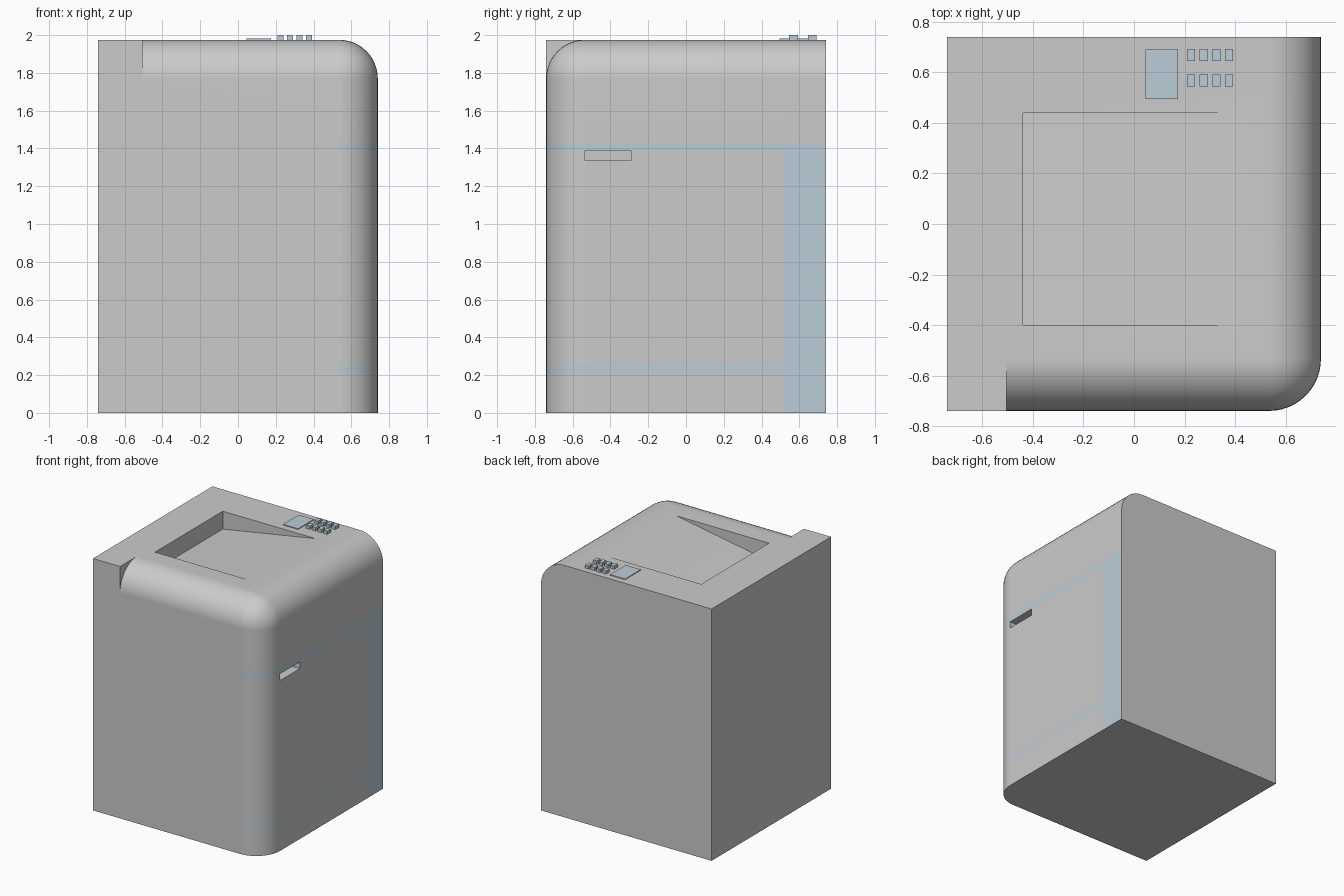
import bpy, bmesh, math
from mathutils import Vector

if "Cube" in bpy.data.objects:
    bpy.data.objects.remove(bpy.data.objects["Cube"])

H = 1.975      # height of the casing
W = 0.74       # half width and half depth
R = 0.205      # edge rounding
SPLIT = -0.505 # where the square left side meets the rounded part

blue = bpy.data.materials.new("blue_grey")
blue.diffuse_color = (0.50, 0.61, 0.68, 1)
blue.use_nodes = True
blue.node_tree.nodes["Principled BSDF"].inputs["Base Color"].default_value = blue.diffuse_color


def finish(bm, name):
    bmesh.ops.recalc_face_normals(bm, faces=bm.faces[:])
    me = bpy.data.meshes.new(name)
    bm.to_mesh(me)
    bm.free()
    ob = bpy.data.objects.new(name, me)
    bpy.context.collection.objects.link(ob)
    return ob


def box_bm(lo, hi):
    bm = bmesh.new()
    bmesh.ops.create_cube(bm, size=1)
    lo, hi = Vector(lo), Vector(hi)
    for v in bm.verts:
        v.co = Vector([(lo[i] + hi[i]) / 2 + v.co[i] * (hi[i] - lo[i]) for i in range(3)])
    return bm


def box(name, lo, hi, mat=None):
    ob = finish(box_bm(lo, hi), name)
    if mat:
        ob.data.materials.append(mat)
    return ob


def boolean(target, tool, op):
    mod = target.modifiers.new(op, 'BOOLEAN')
    mod.operation, mod.object, mod.solver = op, tool, 'EXACT'
    bpy.context.view_layer.objects.active = target
    bpy.ops.object.modifier_apply(modifier=mod.name)
    bpy.data.objects.remove(tool)


# Rounded casing: front-top, right-top and front-right edges bevelled
bm = box_bm((SPLIT, -W, 0), (W, W, H))
edges = []
for e in bm.edges:
    m = (e.verts[0].co + e.verts[1].co) / 2
    front, right, top = m.y < -W + .01, m.x > W - .01, m.z > H - .01
    if front + right + top == 2 and (abs(m.z) > .01):
        # exclude edges touching the left, back or bottom faces
        if m.x > SPLIT + .01 and m.y < W - .01:
            edges.append(e)
bmesh.ops.bevel(bm, geom=edges, offset=R, segments=12, profile=0.5, affect='EDGES')

# Flush coloured bands on the right side
for co, no in [((0, 0, z), (0, 0, 1)) for z in (.22, .25, 1.39, 1.43)] + [((0, .52, 0), (0, 1, 0))]:
    bmesh.ops.bisect_plane(bm, geom=bm.verts[:] + bm.edges[:] + bm.faces[:],
                           plane_co=co, plane_no=no)
bm.normal_update()
for f in bm.faces:
    c = f.calc_center_median()
    if f.normal.x > .02 and abs(f.normal.z) < .05:
        upper = 1.39 < c.z < 1.43
        lower = .22 < c.z < .25
        column = c.y > .52 and c.z < 1.43
        f.material_index = int(upper or lower or column)
body = finish(bm, "printer_casing")
body.data.materials.append(None)
body.data.materials.append(blue)

# Square left side
boolean(body, box("left_side", (-W, -W, 0), (SPLIT, W, H)), 'UNION')

# Sloped paper tray recess in the top
bm = bmesh.new()
profile = [(-.44, 1.835), (.40, 1.981), (.40, 2.1), (-.44, 2.1)]
face = bm.faces.new([bm.verts.new((x, -.40, z)) for x, z in profile])
ext = bmesh.ops.extrude_face_region(bm, geom=[face])
bmesh.ops.translate(bm, vec=(0, .84, 0),
                    verts=[g for g in ext["geom"] if isinstance(g, bmesh.types.BMVert)])
boolean(body, finish(bm, "tray_cutter"), 'DIFFERENCE')

# Door grip slot on the right side
boolean(body, box("grip_cutter", (W - .1, -.535, 1.335), (W + .1, -.29, 1.388)), 'DIFFERENCE')

# Smooth rounded edges, keep corners sharp
bpy.ops.object.select_all(action='DESELECT')
body.select_set(True)
bpy.context.view_layer.objects.active = body
bpy.ops.object.shade_smooth_by_angle(angle=math.radians(30))
wn = body.modifiers.new("weighted_normal", 'WEIGHTED_NORMAL')
wn.keep_sharp = True

# Display and keypad
box("display", (.045, .495, H - .005), (.175, .69, 1.981), blue)
for row, y in enumerate((.545, .645)):
    for col in range(4):
        x = .21 + col * .05
        box(f"button_{row}_{col}", (x, y, H - .005), (x + .032, y + .047, 2.0), blue)
